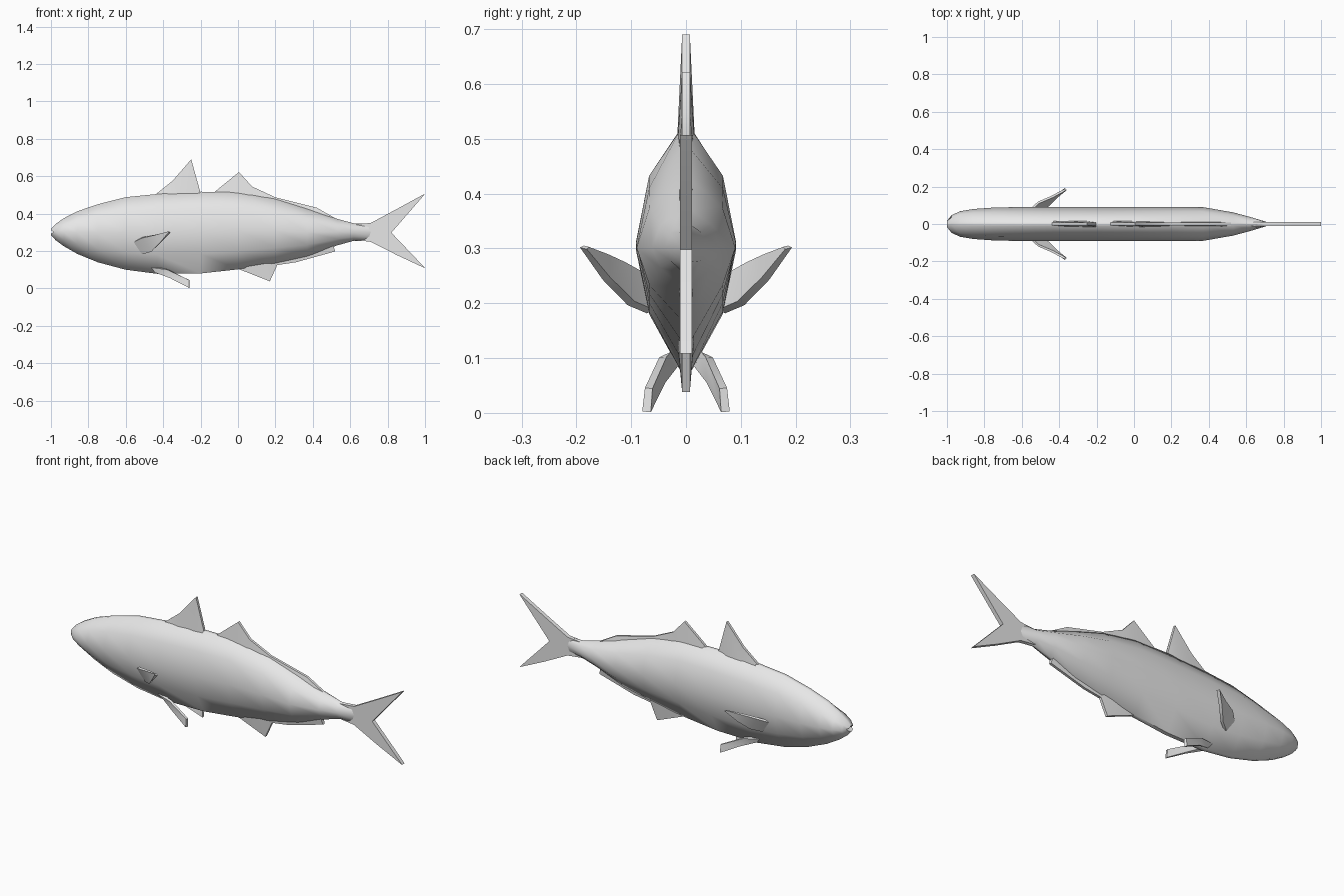
import bpy, bmesh, math
from mathutils import Vector

if "Cube" in bpy.data.objects:
    bpy.data.objects.remove(bpy.data.objects["Cube"])

grey = bpy.data.materials.new("grey")
grey.diffuse_color = (0.8, 0.8, 0.8, 1)
grey.use_nodes = True
grey.node_tree.nodes["Principled BSDF"].inputs["Base Color"].default_value = grey.diffuse_color


def finish(name, bm, angle, mirrored=False):
    bmesh.ops.recalc_face_normals(bm, faces=bm.faces)
    mesh = bpy.data.meshes.new(name)
    bm.to_mesh(mesh)
    bm.free()
    mesh.materials.append(grey)
    ob = bpy.data.objects.new(name, mesh)
    bpy.context.collection.objects.link(ob)
    bpy.ops.object.select_all(action='DESELECT')
    ob.select_set(True)
    bpy.context.view_layer.objects.active = ob
    bpy.ops.object.shade_smooth_by_angle(angle=math.radians(angle))
    if mirrored:
        ob.modifiers.new("mirror", 'MIRROR').use_axis = (False, True, False)
        ob.modifiers["mirror"].use_mirror_merge = False
    return ob


def blade(name, root, edge, t_root, t_edge, mirrored=False):
    """Thin plate lofted between two edge lines, with half thickness at each."""
    root = [Vector(p) for p in root]
    edge = [Vector(p) for p in edge]
    bm = bmesh.new()
    rings = []
    for i, (r, e) in enumerate(zip(root, edge)):
        j, k = max(i - 1, 0), min(i + 1, len(root) - 1)
        along = (root[k] + edge[k]) - (root[j] + edge[j])
        n = along.cross(e - r).normalized()
        rings.append([bm.verts.new(p) for p in
                      (r - n * t_root, e - n * t_edge, e + n * t_edge, r + n * t_root)])
    for a, b in zip(rings, rings[1:]):
        for i in range(4):
            bm.faces.new((a[i], a[(i + 1) % 4], b[(i + 1) % 4], b[i]))
    bm.faces.new(rings[0])
    bm.faces.new(rings[-1])
    return finish(name, bm, 40, mirrored)


def flat(points):
    return [(x, 0, z) for x, z in points]


# Body: x, bottom z, top z, half width
stations = [
    (-1.0, .285, .318, .022), (-.975, .258, .345, .048), (-.93, .225, .376, .068),
    (-.86, .185, .412, .080), (-.75, .140, .450, .088), (-.60, .100, .488, .091),
    (-.43, .078, .505, .091), (-.20, .080, .517, .091), (.0, .102, .515, .091),
    (.20, .135, .478, .091), (.37, .172, .425, .090), (.53, .230, .372, .062),
    (.62, .255, .348, .038), (.71, .252, .348, .011)]
# Cross-section of one side: width fraction, height fraction
section = [(.12, 0), (.74, .24), (1, .51), (.74, .80), (.12, 1)]
outline = section + [(-w, h) for w, h in reversed(section)]
bm = bmesh.new()
rings = []
for x, lo, hi, half in stations:
    rings.append([bm.verts.new((x, w * half, lo + (hi - lo) * h)) for w, h in outline])
for a, b in zip(rings, rings[1:]):
    for i in range(len(a)):
        k = (i + 1) % len(a)
        bm.faces.new((a[i], a[k], b[k], b[i]))
# Mouth notch between the lips
for i in (2, 7):
    rings[0][i].co.x = -.985
mouth = bm.verts.new((-.983, 0, .302))
for i in range(len(outline)):
    bm.faces.new((mouth, rings[0][i], rings[0][(i + 1) % len(outline)]))
bm.faces.new(rings[-1])
finish("body", bm, 60)

# Fins on the centre line
blade("front_dorsal_fin",
      flat([(-.46, .47), (-.36, .46), (-.26, .46), (-.19, .46)]),
      flat([(-.44, .503), (-.35, .575), (-.25, .69), (-.203, .52)]), .018, .007)
blade("rear_dorsal_fin",
      flat([(-.15, .47), (0, .46), (.08, .45), (.20, .43), (.42, .37), (.53, .34)]),
      flat([(-.13, .512), (.005, .622), (.075, .545), (.20, .487), (.42, .432), (.55, .358)]),
      .018, .007)
blade("anal_fin",
      flat([(0, .15), (.14, .17), (.21, .18), (.31, .21), (.50, .26)]),
      flat([(0, .105), (.17, .038), (.21, .125), (.31, .14), (.52, .198)]), .018, .007)

# Tail lobes
middle = [(.62, .30), (.70, .30), (.82, .298)]
blade("upper_tail_lobe", flat(middle + [(.993, .497)]),
      flat([(.62, .342), (.71, .350), (.85, .425), (1.0, .507)]), .011, .011)
blade("lower_tail_lobe", flat(middle + [(.993, .117)]),
      flat([(.62, .260), (.71, .249), (.85, .178), (1.0, .108)]), .011, .011)

# Paired side and belly fins
blade("pectoral_fins",
      [(-.51, .065, .185), (-.46, .10, .20), (-.415, .145, .245), (-.365, .187, .30)],
      [(-.555, .075, .25), (-.51, .115, .272), (-.44, .145, .287), (-.37, .182, .304)],
      .008, .006, True)
blade("pelvic_fins",
      [(-.44, .012, .09), (-.36, .045, .055), (-.26, .072, .002)],
      [(-.46, .025, .115), (-.38, .042, .102), (-.26, .068, .045)],
      .008, .007, True)
